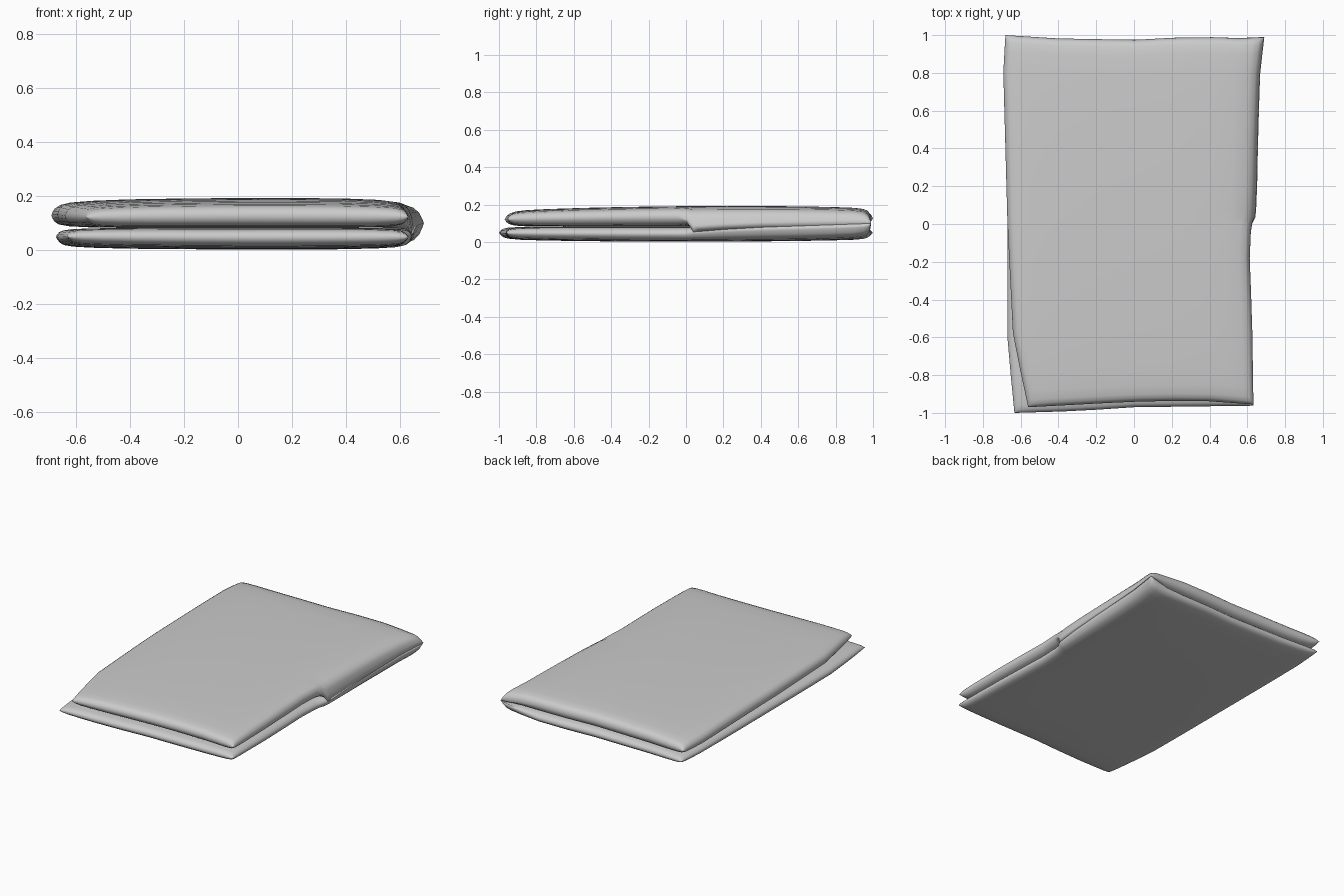
import bpy, bmesh

if "Cube" in bpy.data.objects:
    bpy.data.objects.remove(bpy.data.objects["Cube"])

cloth = bpy.data.materials.new("grey cloth")
cloth.diffuse_color = (0.6, 0.6, 0.6, 1)
cloth.use_nodes = True
cloth.node_tree.nodes["Principled BSDF"].inputs["Base Color"].default_value = cloth.diffuse_color


def interp(pts, t):
    """Piecewise linear lookup through (t, value) pairs."""
    if t <= pts[0][0]:
        return pts[0][1]
    for (a, va), (b, vb) in zip(pts, pts[1:]):
        if t <= b:
            return va + (vb - va) * (t - a) / (b - a)
    return pts[-1][1]


# how quickly the cloth swells to full thickness away from its edge
SWELL = [(0, 0), (0.006, 0.4), (0.018, 0.68), (0.04, 0.84), (0.09, 0.94), (0.25, 1)]
EDGE = [0, 0.003, 0.009, 0.02, 0.045, 0.1]
US = EDGE + [0.2, 0.35, 0.5, 0.65, 0.8] + [1 - e for e in reversed(EDGE)]
VS = EDGE + [0.2, 0.3, 0.4, 0.47, 0.495, 0.512, 0.53, 0.6, 0.7, 0.8] + [1 - e for e in reversed(EDGE)]

# outlines: x of the long sides along y, y of the short sides along x
RIGHT = [(-0.95, 0.632), (-0.5, 0.625), (-0.2, 0.612), (-0.01, 0.62), (0.03, 0.642),
         (0.1, 0.65), (0.5, 0.658), (0.8, 0.668), (0.99, 0.69)]
BACK = [(-0.68, 1.0), (-0.4, 0.982), (0, 0.975), (0.33, 0.992), (0.55, 0.984), (0.69, 0.99)]
TOP_LEFT = [(-0.97, -0.56), (-0.6, -0.64), (0, -0.67), (0.8, -0.692), (1, -0.68)]
TOP_FRONT = [(-0.56, -0.97), (0, -0.94), (0.35, -0.935), (0.63, -0.955)]
LOW_LEFT = [(-1, -0.63), (-0.6, -0.67), (0, -0.67), (0.8, -0.675), (1, -0.665)]
LOW_FRONT = [(-0.63, -1.0), (-0.3, -0.99), (0, -0.97), (0.63, -0.962)]


def layer(name, left, front, top, bottom):
    """Pillow-like sheet; the back half of its right side bends to the shared fold."""
    bm = bmesh.new()
    grids = [[], []]
    for v in VS:
        rows = [[], []]
        for u in US:
            y = -0.97 + 1.96 * v
            x = interp(left, y) * (1 - u) + interp(RIGHT, y) * u
            y = interp(front, x) * (1 - v) + interp(BACK, x) * v
            f = interp(SWELL, min(u, 1 - u) * 1.3) * interp(SWELL, min(v, 1 - v) * 2)
            hi, lo = top(x, y), bottom(x, y)
            # edge height: middle of the sheet, or the fold line
            fold = interp([(0, 0), (0.03, 1)], y) * interp([(0.85, 0), (1, 1)], u)
            line = interp([(0, 0.05), (0.3, 0.075), (1, 0.1)], y)
            mid = (hi + lo) / 2
            e = mid + (line - mid) * fold
            za, zb = e + (hi - e) * f, e + (lo - e) * f
            rim = u in (0, 1) or v in (0, 1)
            a = bm.verts.new((x, y, za))
            rows[0].append(a)
            rows[1].append(a if rim else bm.verts.new((x, y, zb)))
        grids[0].append(rows[0])
        grids[1].append(rows[1])
    for g, flip in zip(grids, (False, True)):
        for r0, r1 in zip(g, g[1:]):
            for i in range(len(US) - 1):
                q = [r0[i], r0[i + 1], r1[i + 1], r1[i]]
                if flip:
                    q.reverse()
                if bm.faces.get(q) is None:
                    bm.faces.new(q)
    for face in bm.faces:
        face.smooth = True
    me = bpy.data.meshes.new(name)
    bm.to_mesh(me)
    bm.free()
    me.materials.append(cloth)
    bpy.context.collection.objects.link(bpy.data.objects.new(name, me))


# upper and lower halves of the folded cloth
layer("upper_layer", TOP_LEFT, TOP_FRONT,
      lambda x, y: 0.193 - 0.016 * (y - 0.25) ** 2 - 0.02 * (x - 0.1) ** 2,
      lambda x, y: 0.082)
layer("lower_layer", LOW_LEFT, LOW_FRONT,
      lambda x, y: 0.082,
      lambda x, y: 0.002 + 0.01 * y ** 2 + 0.012 * (x - 0.1) ** 2)
